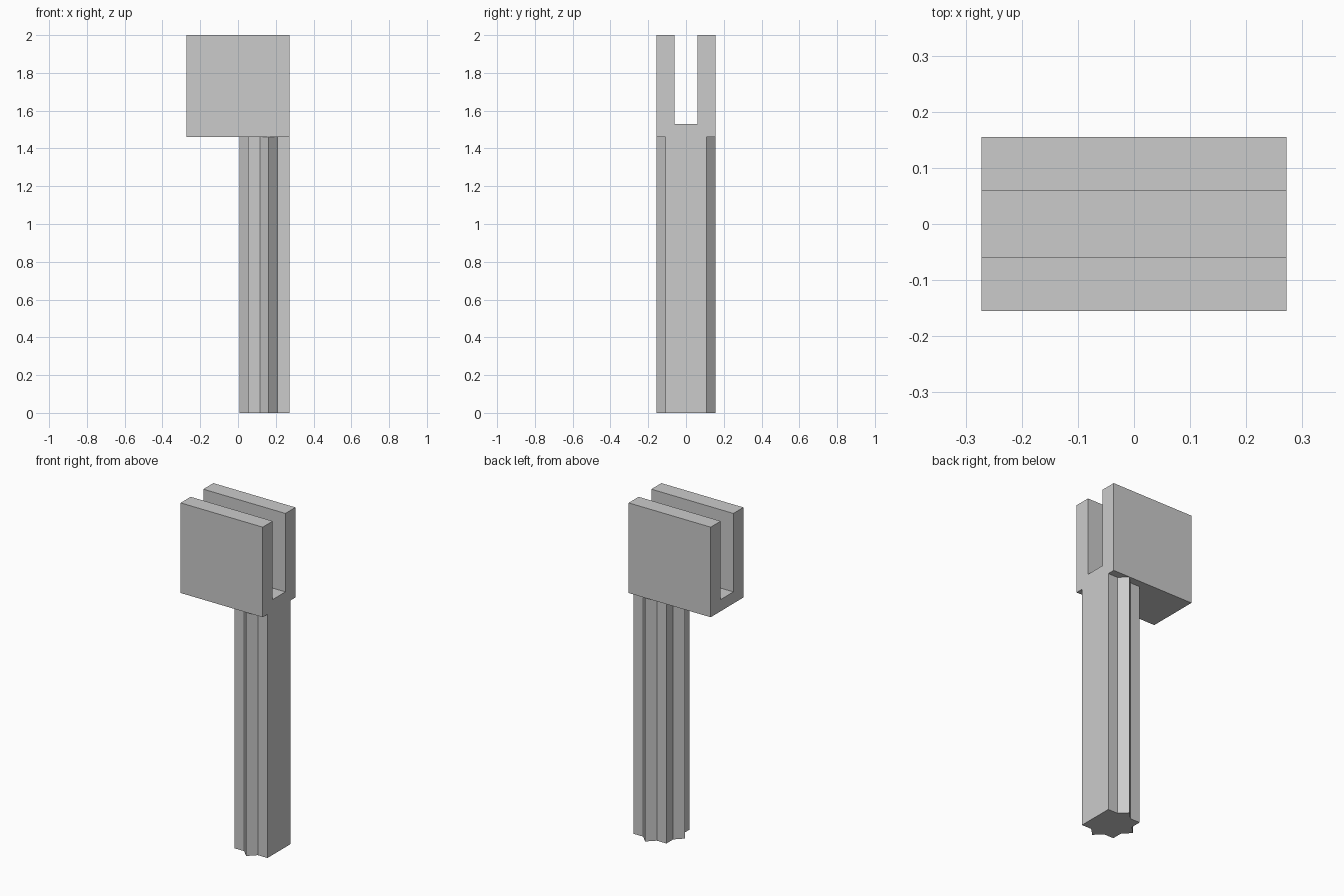
import bpy
import bmesh
import math
from mathutils import Vector

cube = bpy.data.objects.get("Cube")
if cube:
    bpy.data.objects.remove(cube, do_unlink=True)

grey = bpy.data.materials.new("plain_grey")
grey.use_nodes = True
colour = (0.6, 0.6, 0.6, 1.0)
grey.diffuse_color = colour
grey.node_tree.nodes["Principled BSDF"].inputs["Base Color"].default_value = colour


def extrude_profile(name, points, direction):
    """Closed prism from a planar outline."""
    bm = bmesh.new()
    face = bm.faces.new([bm.verts.new(p) for p in points])
    result = bmesh.ops.extrude_face_region(bm, geom=[face], use_keep_orig=True)
    moved = [v for v in result["geom"] if isinstance(v, bmesh.types.BMVert)]
    bmesh.ops.translate(bm, verts=moved, vec=Vector(direction))
    bmesh.ops.recalc_face_normals(bm, faces=bm.faces)
    mesh = bpy.data.meshes.new(name)
    bm.to_mesh(mesh)
    bm.free()
    mesh.materials.append(grey)
    obj = bpy.data.objects.new(name, mesh)
    bpy.context.collection.objects.link(obj)
    return obj


HALF_X, HALF_Y, TOP = 0.272, 0.155, 2.0
HEAD_BOTTOM, SLOT_FLOOR, SLOT_HALF = 1.46, 1.53, 0.06

# Forked head: U-shaped outline swept along x
half_u = [(HALF_Y, HEAD_BOTTOM), (HALF_Y, TOP), (SLOT_HALF, TOP), (SLOT_HALF, SLOT_FLOOR)]
outline = half_u + [(-y, z) for y, z in reversed(half_u)]
extrude_profile("forked_head", [(-HALF_X, y, z) for y, z in outline], (2 * HALF_X, 0, 0))

# Splined shaft: eight-pointed star of two squares, one point cut flush with the head
outer = HALF_Y
flat = outer * math.cos(math.pi / 4)
inner = flat / math.cos(math.pi / 8)
centre_x = HALF_X - flat
star = []
for i in range(2, 15):
    radius = outer if i % 2 == 0 else inner
    angle = i * math.pi / 8
    star.append((centre_x + radius * math.cos(angle), radius * math.sin(angle), 0))
extrude_profile("splined_shaft", star, (0, 0, HEAD_BOTTOM))
